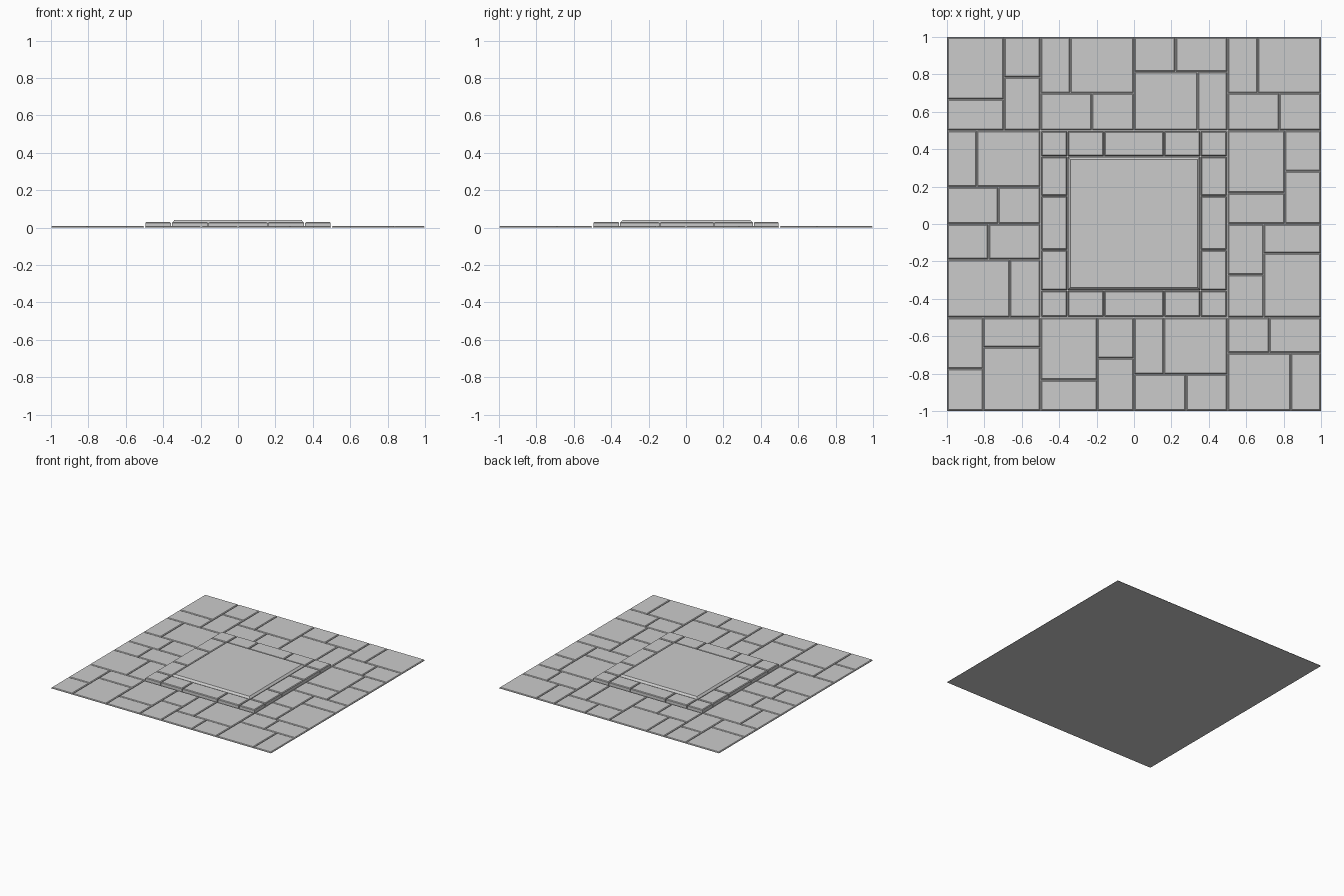
import bpy, bmesh

if "Cube" in bpy.data.objects:
    bpy.data.objects.remove(bpy.data.objects["Cube"])


def add_stone(bm, x0, x1, y0, y1, top, gap, bevel, drop):
    """Open-bottomed block with a chamfered top edge."""
    rings = []
    for inset, z in ((gap, 0), (gap, top - drop), (gap + bevel, top)):
        a, b, c, d = x0 + inset, x1 - inset, y0 + inset, y1 - inset
        rings.append([bm.verts.new(p) for p in
                      ((a, c, z), (b, c, z), (b, d, z), (a, d, z))])
    for lo, hi in zip(rings, rings[1:]):
        for i in range(4):
            j = (i + 1) % 4
            bm.faces.new((lo[i], lo[j], hi[j], hi[i]))
    bm.faces.new(rings[-1])


def build(name, rects, **kw):
    bm = bmesh.new()
    for r in rects:
        add_stone(bm, *r, **kw)
    me = bpy.data.meshes.new(name)
    bm.to_mesh(me)
    bm.free()
    ob = bpy.data.objects.new(name, me)
    bpy.context.collection.objects.link(ob)
    return ob


# paving: half-unit cells, split first along one axis, then each half across
# (x, y, axis, main split, cut in low half, cut in high half)
cells = [
    (-1, .5, 'x', -.695, .667, .785), (-.5, .5, 'y', .70, -.225, -.34),
    (0, .5, 'y', .813, .34, .222), (.5, .5, 'y', .70, .777, .662),
    (-1, 0, 'y', .198, -.725, -.84), (.5, 0, 'x', .807, .166, .283),
    (-1, -.5, 'y', -.19, -.664, -.778), (.5, -.5, 'x', .693, -.272, -.156),
    (-1, -1, 'x', -.807, -.774, -.659), (-.5, -1, 'x', -.196, -.834, -.718),
    (0, -1, 'y', -.803, .278, .16), (.5, -1, 'y', -.69, .838, .723)]
paving = []
for x, y, axis, s, lo, hi in cells:
    X, Y = x + .5, y + .5
    if axis == 'x':
        paving += [(x, s, y, lo), (x, s, lo, Y), (s, X, y, hi), (s, X, hi, Y)]
    else:
        paving += [(x, lo, y, s), (lo, X, y, s), (x, hi, s, Y), (hi, X, s, Y)]
build("paving_stones", paving, top=.008, gap=.002, bevel=.005, drop=.005)

# raised border: rows along front and back, columns along the sides
xs = (-.498, -.356, -.16, .16, .356, .498)
ys = (-.355, -.14, .15, .36)
border = []
for a, b in zip(xs, xs[1:]):
    border += [(a, b, -.498, ys[0]), (a, b, ys[-1], .498)]
for a, b in zip(ys, ys[1:]):
    border += [(xs[0], xs[1], a, b), (xs[4], xs[5], a, b)]
build("border_stones", border, top=.03, gap=.003, bevel=.005, drop=.005)

# centre slab
build("centre_slab", [(-.356, .356, -.355, .36)],
      top=.04, gap=.002, bevel=.014, drop=.015)

# ground sheet under the stones
bpy.ops.mesh.primitive_plane_add(size=2)
bpy.context.object.name = "base_sheet"
